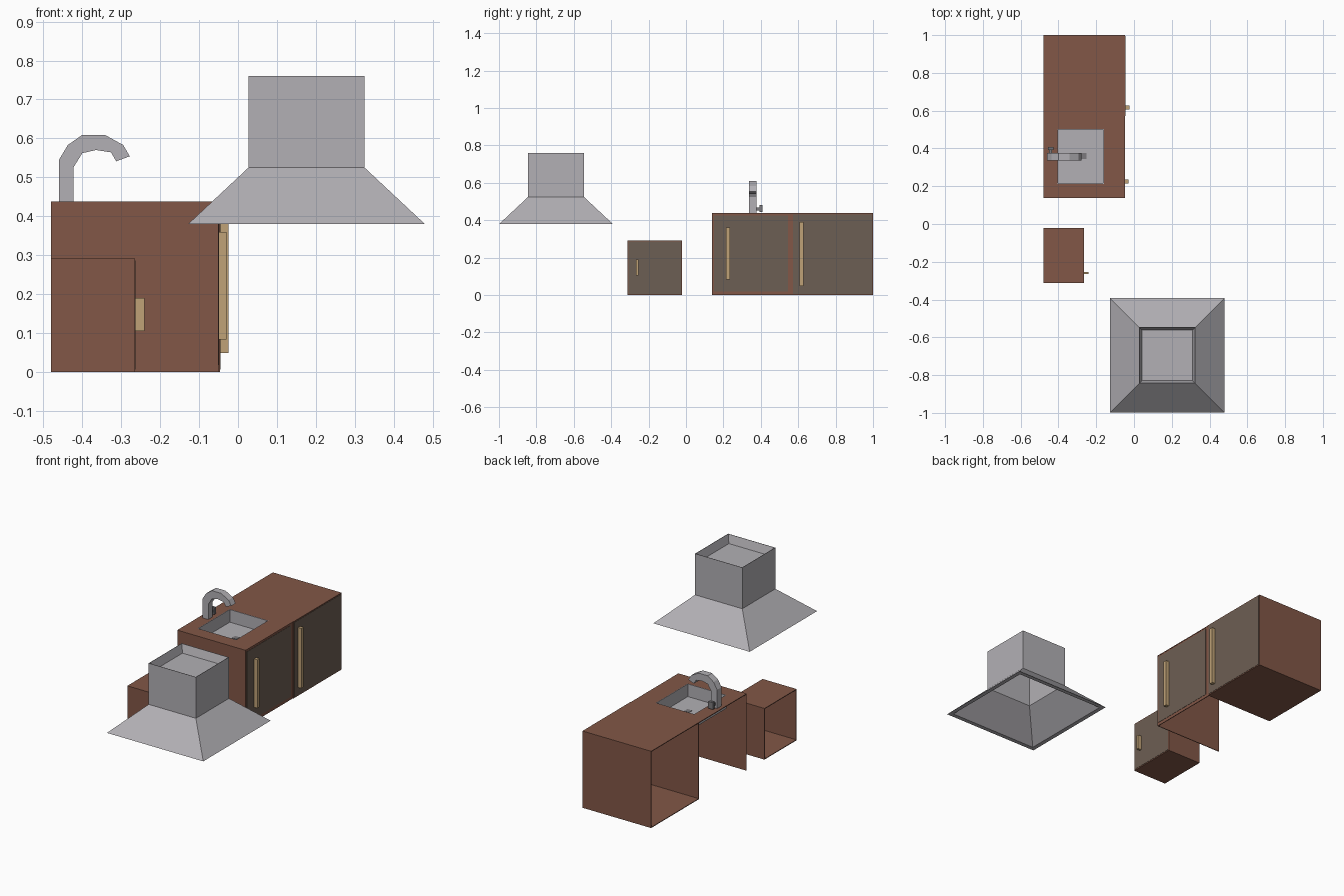
import bpy, bmesh

if "Cube" in bpy.data.objects:
    bpy.data.objects.remove(bpy.data.objects["Cube"])

T = 0.004  # panel thickness


def material(name, rgb):
    m = bpy.data.materials.new(name)
    m.diffuse_color = (*rgb, 1)
    m.use_nodes = True
    m.node_tree.nodes["Principled BSDF"].inputs["Base Color"].default_value = m.diffuse_color
    return m


WOOD = material("brown_wood", (0.223, 0.095, 0.063))
DOOR = material("dark_door", (0.152, 0.114, 0.087))
BRASS = material("tan_handle", (0.525, 0.361, 0.184))
STEEL = material("steel", (0.447, 0.434, 0.46))
DARK = material("dark_steel", (0.2, 0.195, 0.205))


def finish(name, bm, mat):
    bmesh.ops.recalc_face_normals(bm, faces=bm.faces)
    me = bpy.data.meshes.new(name)
    bm.to_mesh(me)
    bm.free()
    ob = bpy.data.objects.new(name, me)
    bpy.context.collection.objects.link(ob)
    me.materials.append(mat)
    return ob


def add_box(bm, x, y, z):
    vs = bmesh.ops.create_cube(bm, size=1)["verts"]
    for v in vs:
        for i, (a, b) in enumerate((x, y, z)):
            v.co[i] = (a + b) / 2 + v.co[i] * (b - a)


def box(name, x, y, z, mat):
    bm = bmesh.new()
    add_box(bm, x, y, z)
    return finish(name, bm, mat)


def loft(name, loops, closed=False, mat=STEEL):
    """Skin rectangles (x0, x1, y0, y1, z); closed joins last to first, else both ends are capped."""
    bm = bmesh.new()
    rings = [[bm.verts.new(p) for p in ((a, c, z), (b, c, z), (b, d, z), (a, d, z))]
             for a, b, c, d, z in loops]
    for r, s in zip(rings, rings[1:] + (rings[:1] if closed else [])):
        for i in range(4):
            j = (i + 1) % 4
            bm.faces.new((r[i], r[j], s[j], s[i]))
    if not closed:
        bm.faces.new(rings[0])
        bm.faces.new(rings[-1])
    return finish(name, bm, mat)


def cabinet(name, x, y, h, walls, top=True, floor=True):
    """Thin open-backed carcass; walls lists the y positions of the side panels."""
    bm = bmesh.new()
    for w in walls:
        add_box(bm, x, (w, w + T), (0, h))
    add_box(bm, (x[1] - T, x[1]), y, (0, h))
    if top:
        add_box(bm, x, y, (h - T, h))
    if floor:
        add_box(bm, x, y, (0, T))
    return finish(name, bm, WOOD)


def front(name, x, door_y, door_z, handle_y, handle_z, reach):
    """Door face and its bar handle."""
    box(name + "_door", (x - T, x + 0.0015), door_y, door_z, DOOR)
    box(name + "_handle", (x, x + reach), handle_y, handle_z, BRASS)


# Small cabinet
cabinet("small_cabinet", (-0.48, -0.265), (-0.312, -0.022), 0.292, (-0.312, -0.022 - T))
front("small", -0.265, (-0.307, -0.028), (0.006, 0.286), (-0.266, -0.253), (0.105, 0.19), 0.025)

# Large cabinet
cabinet("large_cabinet", (-0.48, -0.0465), (0.567, 1.0), 0.438, (0.567, 1.0 - T))
front("large", -0.0465, (0.572, 0.995), (0.006, 0.432), (0.607, 0.627), (0.048, 0.39), 0.0215)

# Sink cabinet: no floor, countertop with an opening
cabinet("sink_cabinet", (-0.48, -0.05), (0.138, 0.567), 0.437, (0.138,), top=False, floor=False)
front("sink", -0.05, (0.15, 0.545), (0.018, 0.425), (0.215, 0.235), (0.083, 0.36), 0.021)
outer, hole = (-0.48, -0.0485, 0.138, 0.567), (-0.405, -0.16, 0.213, 0.503)
loft("sink_countertop", [(*outer, 0.438), (*hole, 0.438), (*hole, 0.434), (*outer, 0.434)], True, WOOD)

# Basin and drain
inner = (-0.402, -0.163, 0.216, 0.5)
loft("basin", [(*hole, 0.362), (*hole, 0.438), (*inner, 0.438), (*inner, 0.366)])
box("drain", (-0.281, -0.251), (0.345, 0.375), (0.365, 0.368), DARK)

# Tap: bent profile swept across its width
profile = [(-0.46, 0.438), (-0.46, 0.545), (-0.437, 0.583), (-0.4, 0.609), (-0.342, 0.609), (-0.295, 0.583),
           (-0.278, 0.554), (-0.313, 0.541), (-0.326, 0.564), (-0.365, 0.57), (-0.4, 0.562),
           (-0.423, 0.525), (-0.423, 0.438)]
n = len(profile)
bm = bmesh.new()
near = [bm.verts.new((x, 0.336, z)) for x, z in profile]
far = [bm.verts.new((x, 0.376, z)) for x, z in profile]
for k in range(n):
    j = (k + 1) % n
    bm.faces.new((near[k], near[j], far[j], far[k]))
for side in (near, far):  # side faces as a strip of quads plus the end triangle
    for k in range(n // 2 - 1):
        bm.faces.new((side[k], side[k + 1], side[n - 2 - k], side[n - 1 - k]))
    bm.faces.new((side[5], side[6], side[7]))
finish("tap", bm, STEEL)

# Tap handle: stem and knob
box("tap_handle_stem", (-0.449, -0.433), (0.374, 0.395), (0.453, 0.469), DARK)
box("tap_handle_knob", (-0.456, -0.426), (0.393, 0.408), (0.443, 0.482), DARK)


# Extractor hood: hollow flared shell with a plate set below the rim
def square(half, z):
    return (0.176 - half, 0.176 + half, -0.695 - half, -0.695 + half, z)


loft("hood_shell", [square(0.304, 0.38), square(0.149, 0.525), square(0.149, 0.76), square(0.147, 0.76),
                    square(0.132, 0.712), square(0.134, 0.52), square(0.28, 0.38)], True)
loft("hood_plate", [square(0.133, 0.71), square(0.133, 0.714)])
